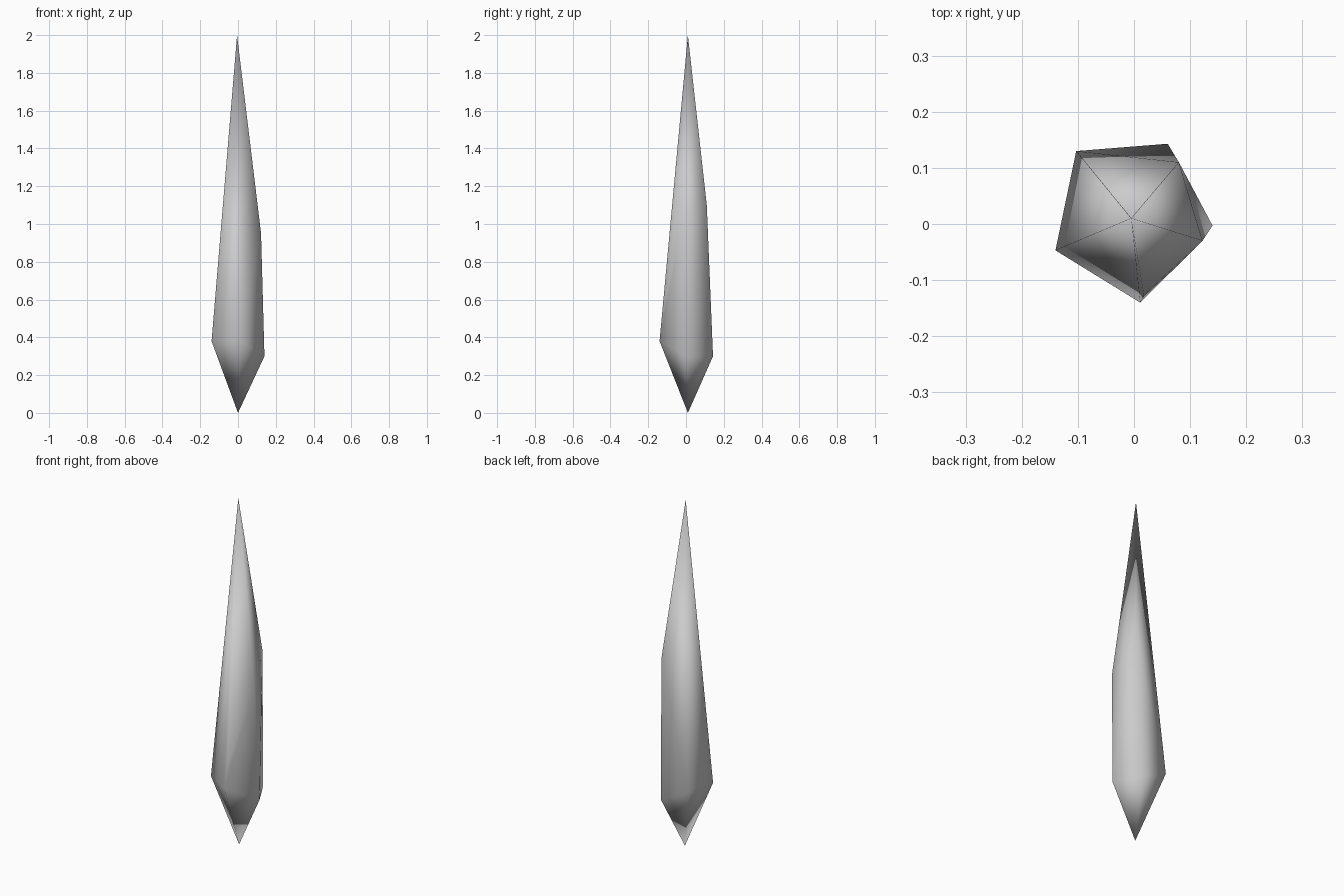
import bpy, bmesh, math

if "Cube" in bpy.data.objects:
    bpy.data.objects.remove(bpy.data.objects["Cube"])

# Girdle corners (x, y, z) where the shard is widest
lower_ring = [(-0.14, -0.047, 0.38), (0.011, -0.14, 0.38), (0.14, -0.003, 0.30),
              (0.06, 0.143, 0.30), (-0.103, 0.13, 0.38)]
# Shoulder corners where the long facets break towards the tip
shoulders = [(0.018, -0.127, 0.52), (0.122, -0.03, 0.95), (0.08, 0.11, 1.10)]
tips = [(0.0, 0.01, 0.0), (-0.005, 0.01, 2.0)]

# Faceted shard: skin wrapped around its corners
bm = bmesh.new()
for p in lower_ring + shoulders + tips:
    bm.verts.new(p)
bmesh.ops.convex_hull(bm, input=bm.verts)
bmesh.ops.recalc_face_normals(bm, faces=bm.faces)
mesh = bpy.data.meshes.new("crystal_shard")
bm.to_mesh(mesh)
bm.free()

shard = bpy.data.objects.new("crystal_shard", mesh)
bpy.context.collection.objects.link(shard)
bpy.context.view_layer.objects.active = shard
shard.select_set(True)
bpy.ops.object.shade_smooth_by_angle(angle=math.radians(80))
